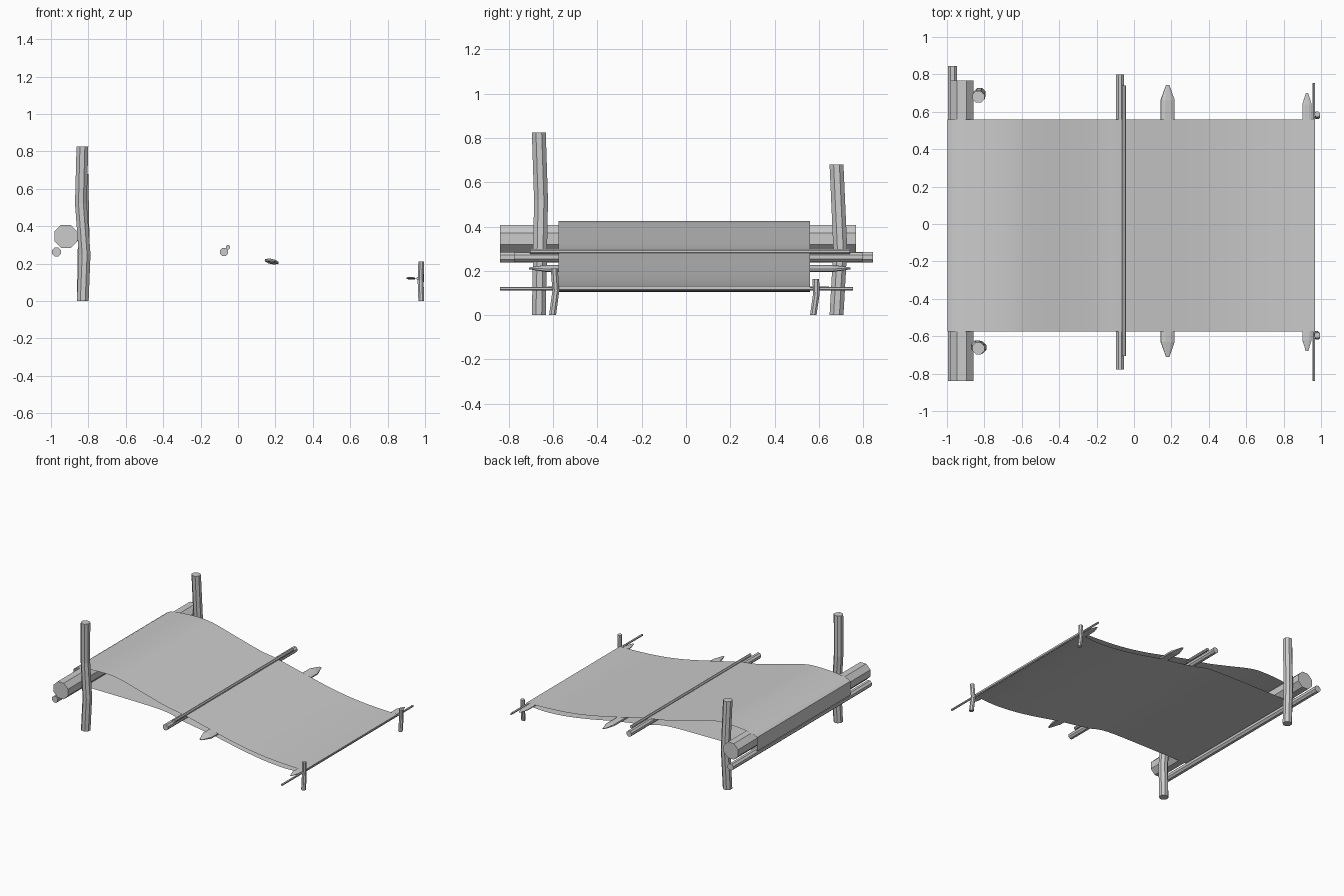
import bpy, bmesh, math
from mathutils import Vector

if "Cube" in bpy.data.objects:
    bpy.data.objects.remove(bpy.data.objects["Cube"])


def finish(name, bm, smooth=False):
    bmesh.ops.recalc_face_normals(bm, faces=bm.faces)
    me = bpy.data.meshes.new(name)
    bm.to_mesh(me)
    bm.free()
    ob = bpy.data.objects.new(name, me)
    bpy.context.collection.objects.link(ob)
    for p in me.polygons:
        p.use_smooth = smooth
    return ob


def loft(name, rings):
    """Capped skin over a list of equal-length point rings."""
    bm = bmesh.new()
    vs = [[bm.verts.new(p) for p in r] for r in rings]
    n = len(rings[0])
    for a, b in zip(vs, vs[1:]):
        for i in range(n):
            j = (i + 1) % n
            bm.faces.new((a[i], a[j], b[j], b[i]))
    bm.faces.new(vs[0][::-1])
    bm.faces.new(vs[-1])
    return finish(name, bm)


def circle(r, n=8):
    return [(r * math.cos(math.tau * (i + .5) / n), r * math.sin(math.tau * (i + .5) / n))
            for i in range(n)]


def post(name, path, r):
    return loft(name, [[(x + u, y + v, z) for u, v in circle(r)] for x, y, z in path])


def rod(name, x, z, r, y0, y1, n=8):
    return loft(name, [[(x + u, y, z + v) for u, v in circle(r, n)] for y in (y0, y1)])


def blade(name, x, z, w, t, y0, y1, taper, tilt):
    """Flat lens-section stick with pointed ends, tilted about y."""
    c, s = math.cos(tilt), math.sin(tilt)
    rings = []
    for y, k in ((y0, .25), (y0 + taper, 1), (y1 - taper, 1), (y1, .25)):
        ring = []
        for u, v in circle(1):
            u, v = u * w / 2 * k * 1.08, v * t / 2 * k * 1.08
            ring.append((x + u * c + v * s, y, z - u * s + v * c))
        rings.append(ring)
    return loft(name, rings)


# Tall back posts, slightly bent
post("tall_post_front", [(-.83, -.665, 0), (-.82, -.66, .25), (-.84, -.655, .52), (-.832, -.665, .825)], .034)
post("tall_post_rear", [(-.83, .68, 0), (-.825, .697, .3), (-.832, .68, .68)], .034)

# Short pegs
post("short_peg_front", [(.98, -.603, 0), (.976, -.588, .11), (.98, -.595, .21)], .017)
post("short_peg_rear", [(.98, .575, 0), (.978, .588, .09), (.98, .587, .163)], .016)

# Beams and rods across the frame
rod("cloth_beam", -.92, .345, .067, -.84, .768)
rod("lower_beam_rod", -.97, .262, .026, -.84, .845)
rod("heddle_rod", -.075, .262, .023, -.777, .8)
rod("thin_heddle_stick", -.053, .287, .012, -.705, .74)
rod("end_rod", .96, .12, .008, -.84, .755, 6)

# Flat pointed sticks
blade("beating_sword", .18, .211, .075, .027, -.71, .743, .08, .2)
blade("small_sword", .925, .121, .05, .014, -.68, .7, .06, .05)


# Warp cloth: one loop of thin sheet around the beams
def spline(pts, steps=3):
    p = [Vector(q) for q in pts]
    p = [2 * p[0] - p[1]] + p + [2 * p[-1] - p[-2]]
    out = []
    for a, b, c, d in zip(p, p[1:], p[2:], p[3:]):
        for i in range(steps):
            t = i / steps
            out.append(.5 * (2 * b + (c - a) * t + (2 * a - 5 * b + 4 * c - d) * t * t
                             + (3 * b - a - 3 * c + d) * t ** 3))
    return out + [p[-2]]


top = spline([(-.997, .388), (-.96, .405), (-.86, .42), (-.72, .425), (-.6, .413), (-.4, .36), (-.2, .308),
              (-.06, .285), (.2, .225), (.4, .181), (.6, .15), (.8, .135), (.965, .131)])
bottom = spline([(.965, .117), (.9, .109), (.78, .105), (.6, .12), (.4, .153), (.2, .193), (-.06, .234),
                 (-.17, .262), (-.3, .275), (-.6, .279), (-.85, .28), (-.997, .282)])
bm = bmesh.new()
loop = top + bottom
a = [bm.verts.new((p.x, -.575, p.y)) for p in loop]
b = [bm.verts.new((p.x, .56, p.y)) for p in loop]
for i in range(len(loop)):
    j = (i + 1) % len(loop)
    bm.faces.new((a[i], a[j], b[j], b[i]))
cloth = finish("warp_cloth", bm, True)
bpy.context.view_layer.objects.active = cloth
cloth.select_set(True)
bpy.ops.object.shade_smooth_by_angle(angle=math.radians(30))
